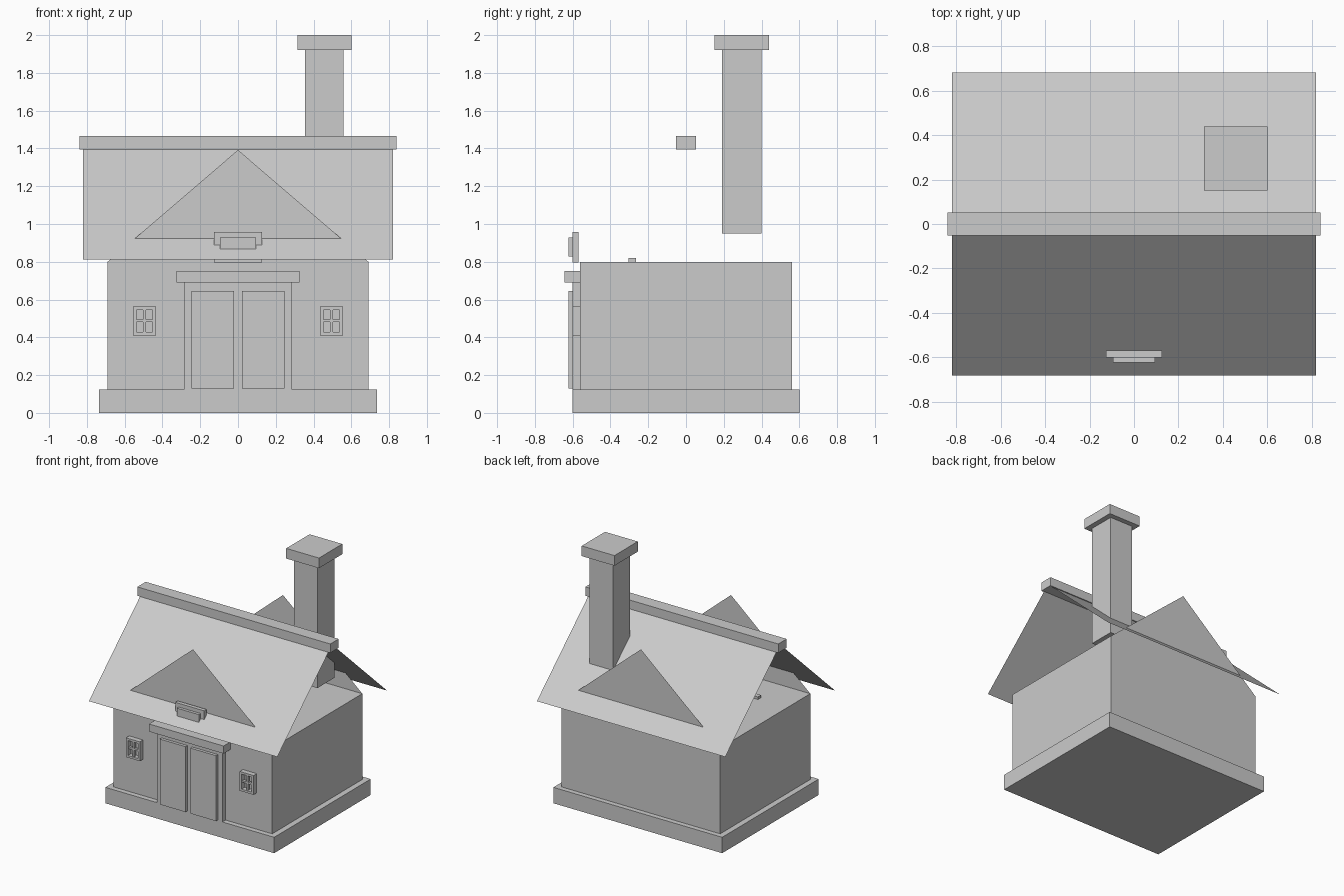
import bpy

default = bpy.data.objects.get("Cube")
if default:
    bpy.data.objects.remove(default, do_unlink=True)

GREY = (0.6, 0.6, 0.6, 1)
plaster = bpy.data.materials.new("plain_grey")
plaster.use_nodes = True
plaster.diffuse_color = GREY
plaster.node_tree.nodes["Principled BSDF"].inputs["Base Color"].default_value = GREY


def mesh(name, verts, faces):
    data = bpy.data.meshes.new(name)
    data.from_pydata(verts, [], faces)
    data.materials.append(plaster)
    obj = bpy.data.objects.new(name, data)
    bpy.context.collection.objects.link(obj)
    return obj


def box(name, x, y, z):
    """Axis-aligned box from three (low, high) ranges."""
    bpy.ops.mesh.primitive_cube_add(size=1)
    obj = bpy.context.object
    obj.name = name
    obj.location = [(a + b) / 2 for a, b in (x, y, z)]
    obj.scale = [b - a for a, b in (x, y, z)]
    obj.data.materials.append(plaster)
    return obj


def sym(h):
    return (-h, h)


# Foundation and walls
BODY_X, BODY_Y, BODY_TOP, FLOOR = 0.69, 0.56, 0.8, 0.125
box("foundation", sym(0.735), sym(0.6), (0, FLOOR))
box("walls", sym(BODY_X), sym(BODY_Y), (FLOOR, BODY_TOP))

# Thin gables and roof slopes, front and back
for side, s in (("front", -1), ("back", 1)):
    y = s * BODY_Y
    order = (0, 1, 2) if s < 0 else (2, 1, 0)
    mesh(side + "_gable",
         [(-BODY_X, y, BODY_TOP), (BODY_X, y, BODY_TOP), (0, y, 1.392)], [order])
    order = (0, 1, 2, 3) if s < 0 else (3, 2, 1, 0)
    mesh(side + "_roof_slope",
         [(-0.82, s * 0.683, 0.812), (0.82, s * 0.683, 0.812),
          (0.82, 0, 1.435), (-0.82, 0, 1.435)], [order])
box("ridge_cap", sym(0.84), sym(0.052), (1.395, 1.465))

# Chimney
box("chimney_stack", (0.355, 0.558), (0.19, 0.4), (0.95, 1.92))
box("chimney_cap", (0.315, 0.6), (0.15, 0.44), (1.92, 2))

# Doorway
box("door_surround", sym(0.285), (-0.6, -BODY_Y), (FLOOR, 0.69))
box("door_lintel", sym(0.325), (-0.643, -BODY_Y), (0.69, 0.75))

# Blank board above the door, and the strip on the attic floor
box("board_back", sym(0.126), (-0.6, -0.57), (0.795, 0.957))
box("board_front", sym(0.095), (-0.623, -0.6), (0.828, 0.928))
box("attic_strip", sym(0.44), (-0.305, -0.265), (BODY_TOP, 0.82))

# Door leaves and windows, one of each per side
for side, s in (("right", -1), ("left", 1)):
    box(side + "_door", sorted((s * 0.021, s * 0.245)), (-0.623, -0.6), (0.13, 0.645))
    cx, cz, half_w, half_h, bar = s * 0.495, 0.487, 0.06, 0.076, 0.017
    depth = (-0.6, -BODY_Y)
    for e, edge in ((-1, "low"), (1, "high")):
        x = sorted((cx + e * half_w, cx + e * (half_w - bar)))
        z = sorted((cz + e * half_h, cz + e * (half_h - bar)))
        box(f"{side}_window_jamb_{edge}", x, depth, (cz - half_h, cz + half_h))
        box(f"{side}_window_rail_{edge}",
            (cx - half_w + bar, cx + half_w - bar), depth, z)
    inner = (-0.594, -0.573)
    box(side + "_window_upright", (cx - 0.007, cx + 0.007), inner,
        (cz - half_h + bar, cz + half_h - bar))
    box(side + "_window_crossbar", (cx - half_w + bar, cx + half_w - bar), inner,
        (cz - 0.007, cz + 0.007))
